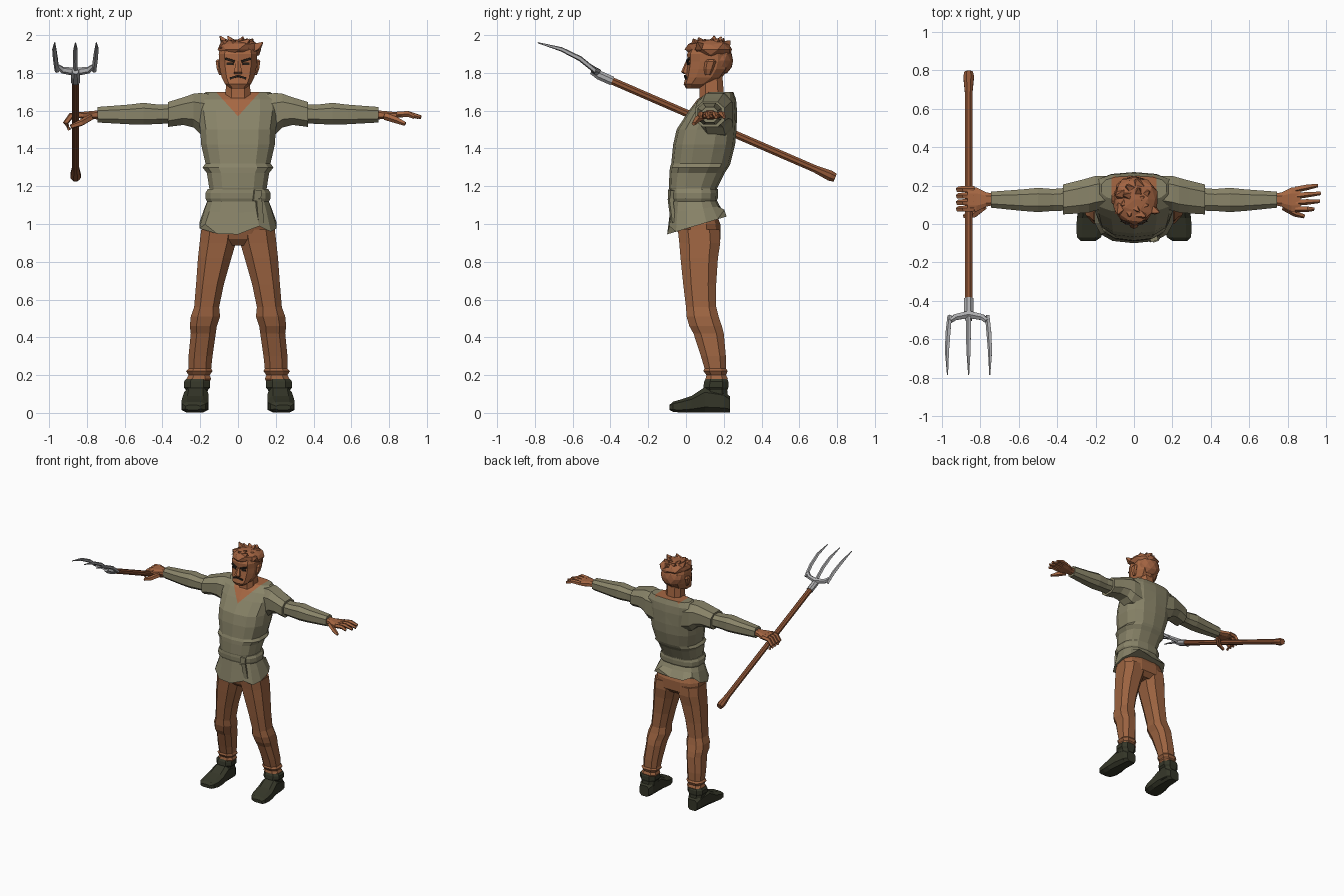
import bpy, bmesh, math, random
from mathutils import Vector, Euler

random.seed(4)


def mat(name, r, g, b):
    m = bpy.data.materials.new(name)
    m.diffuse_color = (r, g, b, 1)
    return m


SHIRT = mat("olive cloth", 0.25, 0.23, 0.14)
SKIN = mat("skin", 0.38, 0.135, 0.055)
HAIR = mat("red brown hair", 0.36, 0.125, 0.053)
PANTS = mat("brown cloth", 0.33, 0.125, 0.052)
WOOD = mat("wood", 0.27, 0.09, 0.036)
BOOT = mat("dark leather", 0.036, 0.038, 0.022)
STEEL = mat("steel", 0.42, 0.42, 0.43)
DARK = mat("dark brow", 0.02, 0.014, 0.01)


def finish(name, bm, *mats):
    bmesh.ops.recalc_face_normals(bm, faces=bm.faces)
    me = bpy.data.meshes.new(name)
    bm.to_mesh(me)
    bm.free()
    for m in mats:
        me.materials.append(m)
    ob = bpy.data.objects.new(name, me)
    bpy.context.collection.objects.link(ob)
    return ob


def skin_rings(rings):
    """Bridge rings of points into a closed bmesh."""
    bm = bmesh.new()
    vs = [[bm.verts.new(p) for p in r] for r in rings]
    n = len(vs[0])
    for a, b in zip(vs, vs[1:]):
        for i in range(n):
            j = (i + 1) % n
            bm.faces.new((a[i], a[j], b[j], b[i]))
    bm.faces.new(vs[0])
    bm.faces.new(vs[-1])
    return bm


def loft(axis, sections, n=10, power=0.75, flip=1):
    """Sections are (t, a0, a1, b0, b1): extents across the axis at t."""
    rings = []
    for t, a0, a1, b0, b1 in sections:
        ring = []
        for i in range(n):
            w = 2 * math.pi * (i + 0.5) / n
            c, s = math.cos(w), math.sin(w)
            # normalise so that the outermost corner touches the extents
            k = math.cos(math.pi / n) ** power
            a = (a0 + a1) / 2 + (a1 - a0) / 2 * math.copysign(abs(c) ** power, c) / k
            b = (b0 + b1) / 2 + (b1 - b0) / 2 * math.copysign(abs(s) ** power, s)
            p = {'z': (a, b, t), 'x': (t, a, b), 'y': (a, t, b)}[axis]
            ring.append((p[0] * flip, p[1], p[2]))
        rings.append(ring)
    return skin_rings(rings)


def tube(name, pts, radii, m, n=6, flat=1.0):
    pts = [Vector(p) for p in pts]
    rings = []
    for i, (p, r) in enumerate(zip(pts, radii)):
        d = pts[min(i + 1, len(pts) - 1)] - pts[max(i - 1, 0)]
        q = d.to_track_quat('Z', 'Y')
        rings.append([p + q @ Vector((r * math.cos(w), r * flat * math.sin(w), 0))
                      for w in (2 * math.pi * (k + 0.5) / n for k in range(n))])
    return finish(name, skin_rings(rings), m)


def box(name, loc, size, m, rot=(0, 0, 0)):
    bm = bmesh.new()
    bmesh.ops.create_cube(bm, size=1)
    e = Euler(rot)
    for v in bm.verts:
        v.co = e.to_matrix() @ Vector([c * s for c, s in zip(v.co, size)]) + Vector(loc)
    return finish(name, bm, m)


# Shirt body, with the V neck cut in by two slanted planes
bm = loft('z', [(1.13, -.155, .155, -.075, .155), (1.19, -.152, .152, -.09, .165),
                (1.27, -.165, .165, -.088, .205), (1.30, -.188, .188, -.085, .225),
                (1.32, -.172, .172, -.078, .235), (1.42, -.195, .195, -.068, .26),
                (1.50, -.20, .20, -.05, .268), (1.60, -.215, .215, .015, .27),
                (1.66, -.215, .215, .06, .265), (1.70, -.17, .17, .12, .25)], n=14)
for s in (-1, 1):
    bmesh.ops.bisect_plane(bm, geom=bm.verts[:] + bm.edges[:] + bm.faces[:],
                           plane_co=(0, 0, 1.57), plane_no=(s, 0, -0.9))
for f in bm.faces:
    c = f.calc_center_median()
    f.material_index = int(c.z > 1.572 + 1.11 * abs(c.x) and (c.y < 0.17 or c.z > 1.69))
finish("shirt_body", bm, SHIRT, SKIN)

# Shirt skirt with a ragged hem that rises towards the back
bm = loft('z', [(1.14, -.155, .155, -.075, .155), (1.06, -.178, .178, -.085, .18),
                (0.96, -.205, .205, -.10, .215)], n=14)
for i, v in enumerate(bm.verts):
    if v.co.z < 1.0:
        v.co.z += 0.3 * (v.co.y + 0.1) + (0.025 if i % 3 == 0 else -0.015)
    elif v.co.z < 1.1:
        v.co.z += 0.12 * (v.co.y + 0.1)
finish("shirt_skirt", bm, SHIRT)

# Cloth belt and its knot
finish("belt", loft('z', [(1.12, -.165, .165, -.082, .162), (1.135, -.172, .172, -.088, .168),
                          (1.165, -.172, .172, -.09, .17), (1.185, -.16, .16, -.088, .168)], n=14), SHIRT)
box("belt_knot", (.10, -.075, 1.15), (.04, .03, .06), SHIRT, (0, .1, .3))
box("belt_end", (.115, -.075, 1.07), (.03, .02, .13), SHIRT, (0.1, -.12, .3))

# Sleeves and wrists
for s, side in ((-1, "right"), (1, "left")):
    finish(side + "_upper_sleeve", loft('x', [
        (.10, .09, .25, 1.44, 1.69), (.20, .07, .25, 1.47, 1.70), (.235, .06, .24, 1.505, 1.695),
        (.29, .055, .225, 1.52, 1.675), (.37, .05, .205, 1.51, 1.65)], 8, flip=s), SHIRT)
    finish(side + "_lower_sleeve", loft('x', [
        (.33, .07, .19, 1.53, 1.635), (.42, .068, .182, 1.527, 1.635), (.50, .062, .188, 1.522, 1.645),
        (.58, .068, .18, 1.525, 1.635), (.745, .085, .168, 1.535, 1.622)], 8, flip=s), SHIRT)
    finish(side + "_palm", loft('x', [
        (.72, .10, .155, 1.55, 1.605), (.77, .09, .165, 1.555, 1.60), (.82, .065, .19, 1.555, 1.595),
        (.865, .065, .19, 1.565, 1.592)], 8, flip=s), SKIN)

# Open hand fingers, and fingers closed round the handle
for i in range(4):
    y = .078 + i * .034
    tip = (.935, .965, .97, .955)[i]
    tube("open_finger", [(.84, y, 1.578), (.90, y + .004 * i, 1.583), (tip, y + .007 * i, 1.565)],
         (.017, .016, .010), SKIN, 5)
    tube("grip_finger", [(-.83, y, 1.578), (-.885, y, 1.572), (-.912, y, 1.535), (-.892, y, 1.498)],
         (.017, .017, .016, .011), SKIN, 5)
tube("open_thumb", [(.78, .09, 1.57), (.84, .055, 1.55), (.885, .04, 1.53)], (.02, .018, .011), SKIN, 5)
tube("grip_thumb", [(-.78, .09, 1.565), (-.83, .05, 1.535), (-.885, .04, 1.515)], (.02, .018, .012), SKIN, 5)

# Hips and trouser legs
finish("trouser_hips", loft('z', [(.885, -.10, .10, .0, .15), (.92, -.195, .195, -.035, .185),
                                  (1.0, -.19, .19, -.06, .185), (1.06, -.165, .165, -.06, .16)], 12), PANTS)
for s, side in ((-1, "right"), (1, "left")):
    finish(side + "_trouser_leg", loft('z', [
        (.97, .0, .195, -.05, .185), (.90, .012, .203, -.042, .188), (.82, .035, .212, -.035, .175),
        (.68, .075, .222, -.02, .165), (.56, .10, .232, -.005, .165), (.51, .095, .25, -.002, .178),
        (.46, .112, .255, .012, .195), (.42, .118, .25, .035, .205), (.30, .135, .262, .075, .215),
        (.235, .142, .262, .095, .215), (.222, .135, .275, .088, .225), (.20, .15, .262, .105, .215),
        (.18, .142, .272, .10, .225), (.15, .16, .265, .11, .215)], 8, flip=s), PANTS)
    # Boot shaft, cuff and foot
    finish(side + "_boot_shaft", loft('z', [
        (.02, .165, .27, .10, .228), (.12, .16, .275, .095, .222), (.135, .148, .286, .088, .228),
        (.165, .148, .286, .092, .228), (.18, .155, .275, .10, .222)], 8, flip=s), BOOT)
    finish(side + "_boot_foot", loft('y', [
        (.232, .18, .262, .0, .09), (.20, .163, .275, .0, .12), (.10, .158, .285, .0, .14),
        (.03, .155, .297, .0, .092), (-.03, .158, .30, .0, .072), (-.07, .172, .296, .005, .06),
        (-.088, .20, .278, .015, .042)], 8, 0.6, flip=s), BOOT)

# Neck, head, nose and ears
finish("neck", loft('z', [(1.60, -.075, .075, .06, .23), (1.68, -.066, .066, .068, .205),
                          (1.80, -.062, .062, .07, .195)], 8), SKIN)
finish("head", loft('z', [(1.718, -.04, .04, .0, .075), (1.74, -.068, .068, -.012, .13),
                          (1.775, -.086, .086, -.004, .19), (1.82, -.096, .096, .002, .225),
                          (1.86, -.10, .10, .008, .235), (1.90, -.102, .102, .006, .235),
                          (1.95, -.09, .09, .03, .215)]), SKIN)
finish("nose", loft('z', [(1.795, -.02, .02, -.012, .03), (1.805, -.022, .022, -.026, .03),
                          (1.86, -.01, .01, -.002, .03)], 6), SKIN)
for s in (-1, 1):
    finish("ear", loft('z', [(1.79, .085, .10, .10, .13), (1.82, .09, .112, .095, .145),
                             (1.86, .09, .118, .10, .16), (1.872, .09, .11, .115, .15)], 6, flip=s), SKIN)
    box("eye", (s * .042, .014, 1.848), (.034, .009, .014), DARK, (0, 0, s * .25))
    box("brow", (s * .043, .010, 1.868), (.052, .01, .012), DARK, (0, -s * .3, s * .25))
    box("moustache", (s * .022, -.002, 1.777), (.044, .009, .011), DARK, (0, s * .3, s * .2))

# Tousled hair: jittered faceted caps with tufts
for name, c, r, jit in (("hair_top", (.005, .128, 1.925), (.116, .126, .055), .1),
                        ("hair_back", (0, .185, 1.865), (.098, .065, .075), .06)):
    bm = bmesh.new()
    bmesh.ops.create_icosphere(bm, subdivisions=2, radius=1)
    for v in bm.verts:
        k = 1 + random.uniform(-jit, jit)
        v.co = Vector([a + b * d * k for a, b, d in zip(c, r, v.co)])
    finish(name, bm, HAIR)
for i in range(13):
    w = i * 2.4
    q = 0.25 + 0.7 * i / 13
    base = Vector((.09 * q * math.cos(w), .125 + .10 * q * math.sin(w), 1.95))
    tip = base + Vector((.035 * math.cos(w + .6), .03 * math.sin(w + .6), random.uniform(.02, .046)))
    tube("hair_tuft", [base - Vector((0, 0, .02)), base, tip], (.04, .036, .004), HAIR, 4)
tube("hair_side_tuft", [(.08, .08, 1.93), (.105, .07, 1.94), (.132, .06, 1.962)], (.03, .026, .003), HAIR, 4)

# Pitchfork: handle, socket, crossbar and three tines
X = -.86
tube("fork_handle", [(X, .79, 1.245), (X, .765, 1.255), (X, .68, 1.293), (X, -.42, 1.77)],
     (.024, .03, .021, .021), WOOD, 8)
tube("fork_socket", [(X, -.39, 1.757), (X, -.46, 1.788), (X, -.50, 1.81)], (.026, .026, .018), STEEL, 8)
tube("fork_crossbar", [(X - .095, -.505, 1.835), (X - .07, -.485, 1.815), (X, -.47, 1.805),
                       (X + .07, -.485, 1.815), (X + .095, -.505, 1.835)],
     (.013, .018, .022, .018, .013), STEEL, 6)
for dx in (-1, 0, 1):
    x = X + dx * .098
    tube("fork_tine", [(x, -.48, 1.81), (x + dx * .008, -.56, 1.875), (x + dx * .014, -.66, 1.925),
                       (x + dx * .012, -.785, 1.96)], (.013, .014, .012, .003), STEEL, 5)
